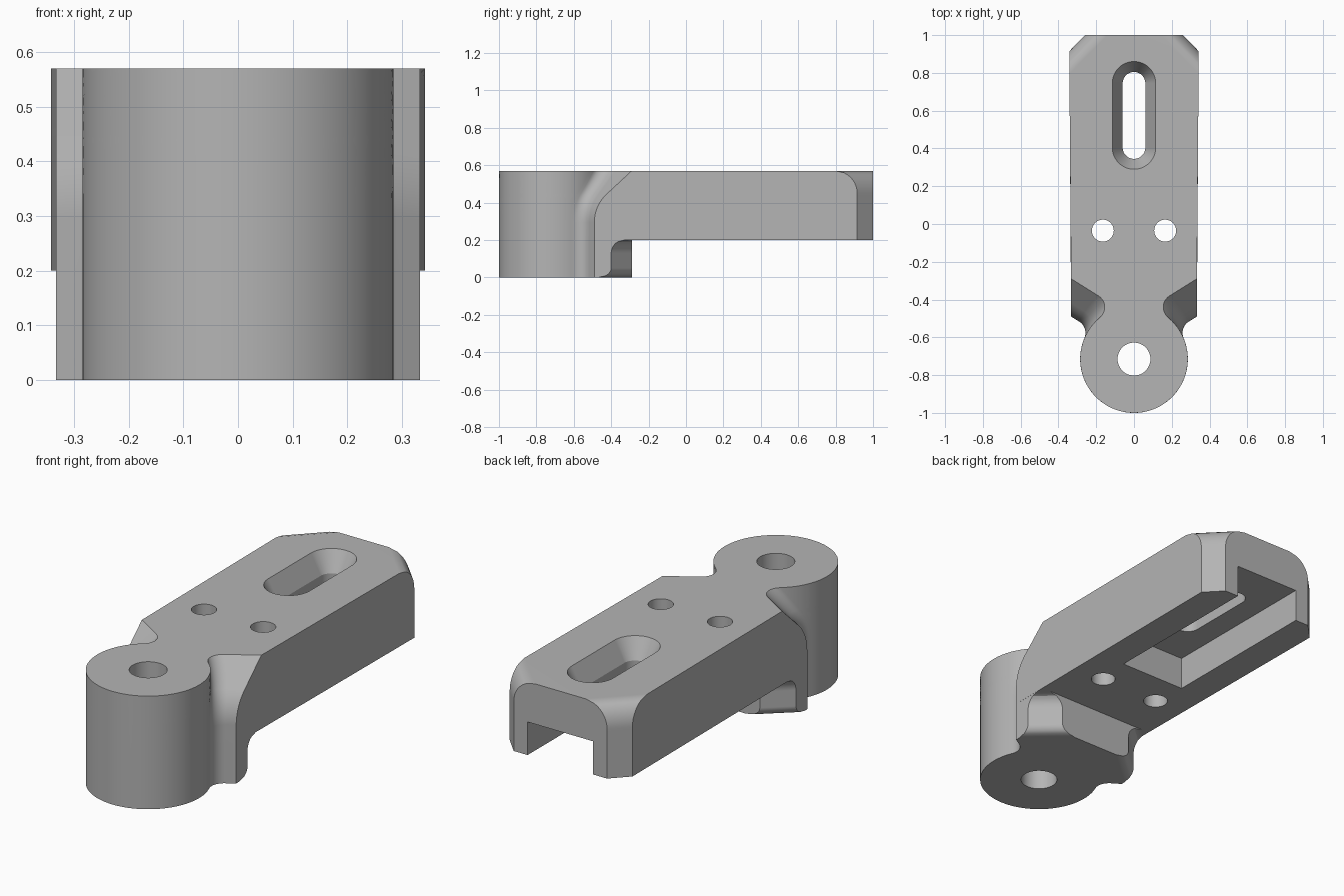
import bpy, bmesh
from math import sin, cos, pi, sqrt, atan2
from mathutils import Vector

cube = bpy.data.objects.get("Cube")
if cube:
    bpy.data.objects.remove(cube, do_unlink=True)

grey = bpy.data.materials.new("plain grey")
grey.use_nodes = True
grey.diffuse_color = (0.46, 0.46, 0.46, 1)
grey.node_tree.nodes["Principled BSDF"].inputs["Base Color"].default_value = grey.diffuse_color

TOP, STEP = 0.57, 0.2            # full height, underside of the arm
HUB, HUB_R, NECK_R = Vector((0, -0.715)), 0.285, 0.07
ALONG = Vector((0.848, 0.53))    # direction of the slanted shoulder
OUT = Vector((0.53, -0.848))     # its outward normal


def loft(name, rings):
    """Closed solid through rings of equal length."""
    bm = bmesh.new()
    loops = [[bm.verts.new(p) for p in ring] for ring in rings]
    n = len(loops[0])
    for a, b in zip(loops, loops[1:]):
        for i in range(n):
            j = (i + 1) % n
            bm.faces.new((a[i], a[j], b[j], b[i]))
    bm.faces.new(loops[0][::-1])
    bm.faces.new(loops[-1])
    bmesh.ops.remove_doubles(bm, verts=bm.verts, dist=1e-5)
    bmesh.ops.recalc_face_normals(bm, faces=bm.faces)
    mesh = bpy.data.meshes.new(name)
    bm.to_mesh(mesh)
    bm.free()
    mesh.materials.append(grey)
    obj = bpy.data.objects.new(name, mesh)
    bpy.context.collection.objects.link(obj)
    return obj


def ease(t):
    """Quarter-round: 0 at t=0, 1 at t=1."""
    t = min(max(t, 0), 1)
    return 1 - sqrt(1 - t * t)


def arc(centre, radius, a, b, steps):
    return [centre + radius * Vector((cos(a + (b - a) * i / steps), sin(a + (b - a) * i / steps)))
            for i in range(steps + 1)]


def shoulder_y(z):
    """Front of the shoulder at the outer side: upright, curved, then sloping."""
    if z < 0.295:
        return -0.49
    if z < 0.44:
        return -0.49 + 0.205 - sqrt(0.205 ** 2 - (z - 0.295) ** 2)
    return -0.43 + 0.14 * (z - 0.44) / (TOP - 0.44)


def section(z, foot):
    """Plan outline at height z: hub, filleted neck, shoulder and rear corner."""
    side = Vector((0.333, shoulder_y(z)))
    d = (side - HUB).dot(OUT) + NECK_R
    c = d * OUT + sqrt((HUB_R + NECK_R) ** 2 - d * d) * ALONG
    hub_end = atan2(c.y, c.x)
    half = arc(HUB, HUB_R, -pi / 2, hub_end, 28)
    half += arc(HUB + c, NECK_R, hub_end + pi, atan2(-OUT.y, -OUT.x), 10)[1:]
    half.append(side)
    if foot:
        shift = 0.07 * (ease((z - 0.13) / 0.07) - ease((0.05 - z) / 0.05))
        half += [Vector((0.333, -0.4 + shift)),
                 Vector((0.333 - (0.11 - shift) * 1.13, -0.29))]
    else:
        shift = 0.12 * ease((z - 0.45) / 0.12)
        half += [Vector((0.342, 0.915 - shift)), Vector((0.26 - shift, 1))]
    mirrored = [Vector((-p.x, p.y)) for p in half[:0:-1]]
    return [(p.x, p.y, z) for p in half + mirrored]


def steps(a, b, n):
    return [a + (b - a) * i / n for i in range(n + 1)]


# Main body: foot sections, a flat step, then arm sections
foot_z = steps(0, 0.05, 6) + steps(0.13, STEP, 7)
arm_z = [STEP] + steps(0.295, 0.44, 8) + steps(0.45, TOP, 12)
body = loft("bracket_arm", [section(z, True) for z in foot_z] + [section(z, False) for z in arm_z])


def stadium(r, y0, y1, z, n=24):
    pts = arc(Vector((0, y1)), r, 0, pi, n) + arc(Vector((0, y0)), r, pi, 2 * pi, n)
    return [(p.x, p.y, z) for p in pts]


def hole(name, x, y, r):
    ring = arc(Vector((x, y)), r, 0, 2 * pi, 48)[:-1]
    return loft(name, [[(p.x, p.y, z) for p in ring] for z in (-0.1, 0.7)])


def box(name, x, y0, y1, z0, z1):
    return loft(name, [[(-x, y0, z), (x, y0, z), (x, y1, z), (-x, y1, z)] for z in (z0, z1)])


# Cutters: pivot bore, two bolt holes, tapered slot, underside channel
cutters = [hole("pivot_bore", 0, HUB.y, 0.087)]
cutters += [hole("bolt_hole", s * 0.165, -0.035, 0.058) for s in (-1, 1)]
cutters.append(box("underside_channel", 0.183, 0.14, 1.1, 0.1, 0.367))
cutters.append(loft("tapered_slot", [stadium(r, 0.405, 0.745, z) for r, z in
                                     ((0.06, 0.3), (0.06, 0.47), (0.1205, 0.58))]))

bpy.context.view_layer.objects.active = body
for cutter in cutters:
    cutter.hide_render = True
    mod = body.modifiers.new("cut", "BOOLEAN")
    mod.operation, mod.solver, mod.object = "DIFFERENCE", "EXACT", cutter
    bpy.ops.object.modifier_apply(modifier=mod.name)
    bpy.data.objects.remove(cutter, do_unlink=True)

# Smooth curved walls, keep machined edges crisp
bpy.ops.object.select_all(action="DESELECT")
body.select_set(True)
bpy.ops.object.shade_smooth_by_angle(angle=0.42)
weighted = body.modifiers.new("weighted normals", "WEIGHTED_NORMAL")
weighted.keep_sharp = True
